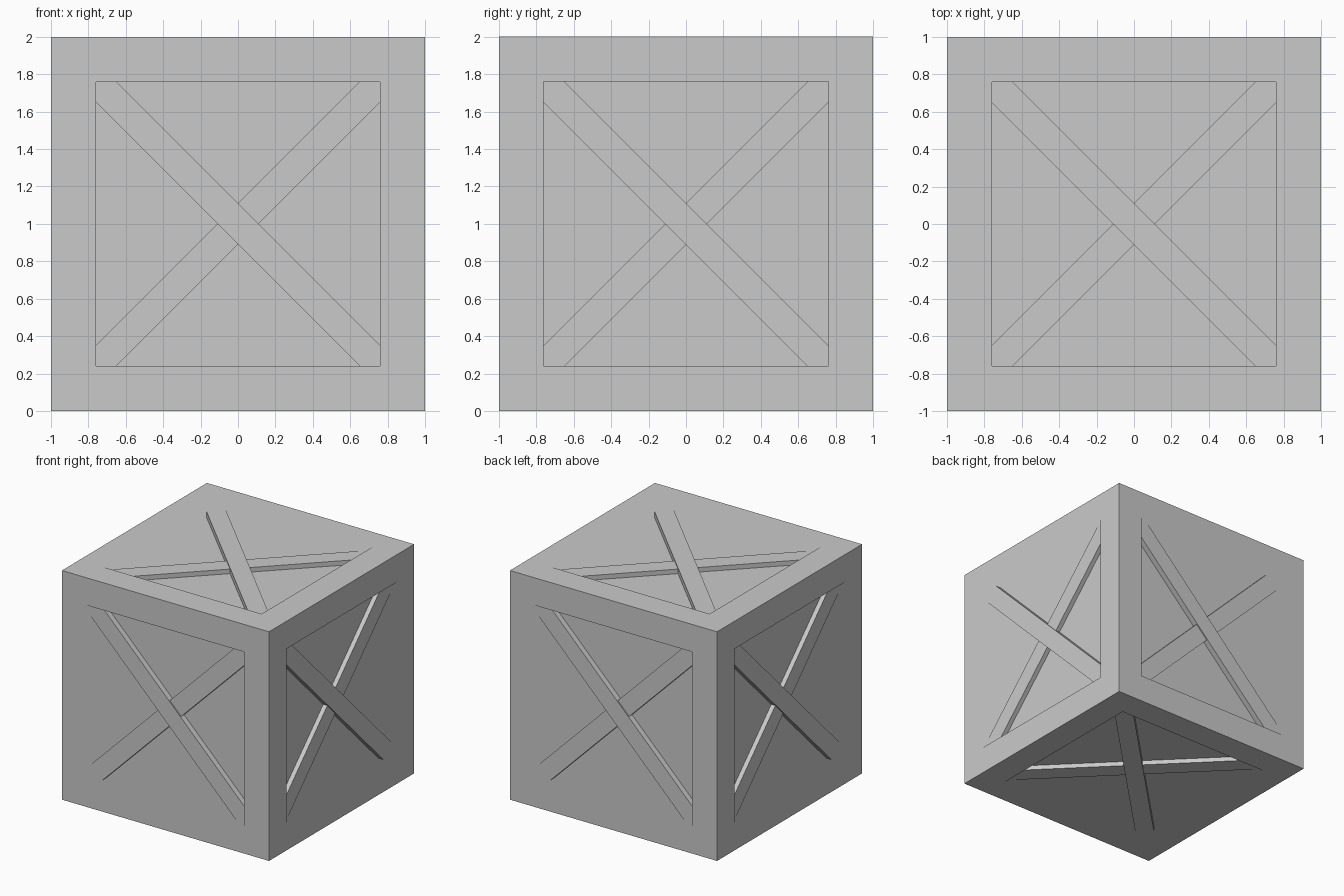
import bpy, bmesh
from mathutils import Vector, Matrix

cube = bpy.data.objects.get("Cube")
if cube:
    bpy.data.objects.remove(cube, do_unlink=True)

HALF, OPEN, CUT = 1.0, 0.76, 0.65    # crate half size, panel opening, brace corner
DEPTH = 0.10                         # how far the panels sit back
OVER, UNDER = 0.05, 0.04             # brace thicknesses

grey = bpy.data.materials.new("plain_grey")
grey.use_nodes = True
colour = (0.59, 0.59, 0.59, 1)
grey.diffuse_color = colour
grey.node_tree.nodes["Principled BSDF"].inputs["Base Color"].default_value = colour

X, Y, Z = Vector((1, 0, 0)), Vector((0, 1, 0)), Vector((0, 0, 1))
CENTRE = Vector((0, 0, HALF))
# Each side as its name, right direction and up direction seen from outside
SIDES = [("front", X, Z), ("right", Y, Z), ("back", -X, Z),
         ("left", -Y, Z), ("top", X, Y), ("bottom", X, -Y)]


def add_object(name, bm):
    mesh = bpy.data.meshes.new(name)
    bm.to_mesh(mesh)
    bm.free()
    mesh.materials.append(grey)
    obj = bpy.data.objects.new(name, mesh)
    bpy.context.collection.objects.link(obj)
    return obj


def crate_body():
    """Cube with a recessed panel on every side."""
    bm = bmesh.new()
    bmesh.ops.create_cube(bm, size=2 * HALF, matrix=Matrix.Translation(CENTRE))
    panels = list(bm.faces)
    # Frame border, then straight recess walls
    bmesh.ops.inset_individual(bm, faces=panels, thickness=HALF - OPEN,
                               use_even_offset=True)
    bmesh.ops.inset_individual(bm, faces=panels, thickness=0, depth=-DEPTH,
                               use_even_offset=True)
    mesh = add_object("crate_body", bm).data

    # Recess walls share the shading of the side they belong to
    normals = [None] * len(mesh.loops)
    for poly in mesh.polygons:
        centre = poly.center - CENTRE
        axis = max(range(3), key=lambda i: abs(centre[i]))
        normal = Vector((0, 0, 0))
        normal[axis] = 1 if centre[axis] > 0 else -1
        poly.use_smooth = True
        for i in poly.loop_indices:
            normals[i] = normal
    mesh.normals_split_custom_set(normals)


def brace(name, right, up, flip, thickness):
    """Diagonal plank fitted corner to corner inside an opening."""
    outward = right.cross(up)
    outline = [(-OPEN, OPEN), (-OPEN, CUT), (CUT, -OPEN),
               (OPEN, -OPEN), (OPEN, -CUT), (-CUT, OPEN)]
    bm = bmesh.new()
    base = CENTRE + outward * (HALF - DEPTH)
    verts = [bm.verts.new(base + right * u * flip + up * v) for u, v in outline]
    face = bm.faces.new(verts)
    result = bmesh.ops.extrude_face_region(bm, geom=[face])["geom"]
    moved = [g for g in result if isinstance(g, bmesh.types.BMVert)]
    bmesh.ops.translate(bm, verts=moved, vec=outward * thickness)
    bmesh.ops.recalc_face_normals(bm, faces=bm.faces)
    add_object(name, bm)


crate_body()
for side, right, up in SIDES:
    brace(side + "_upper_brace", right, up, 1, OVER)
    brace(side + "_lower_brace", right, up, -1, UNDER)
